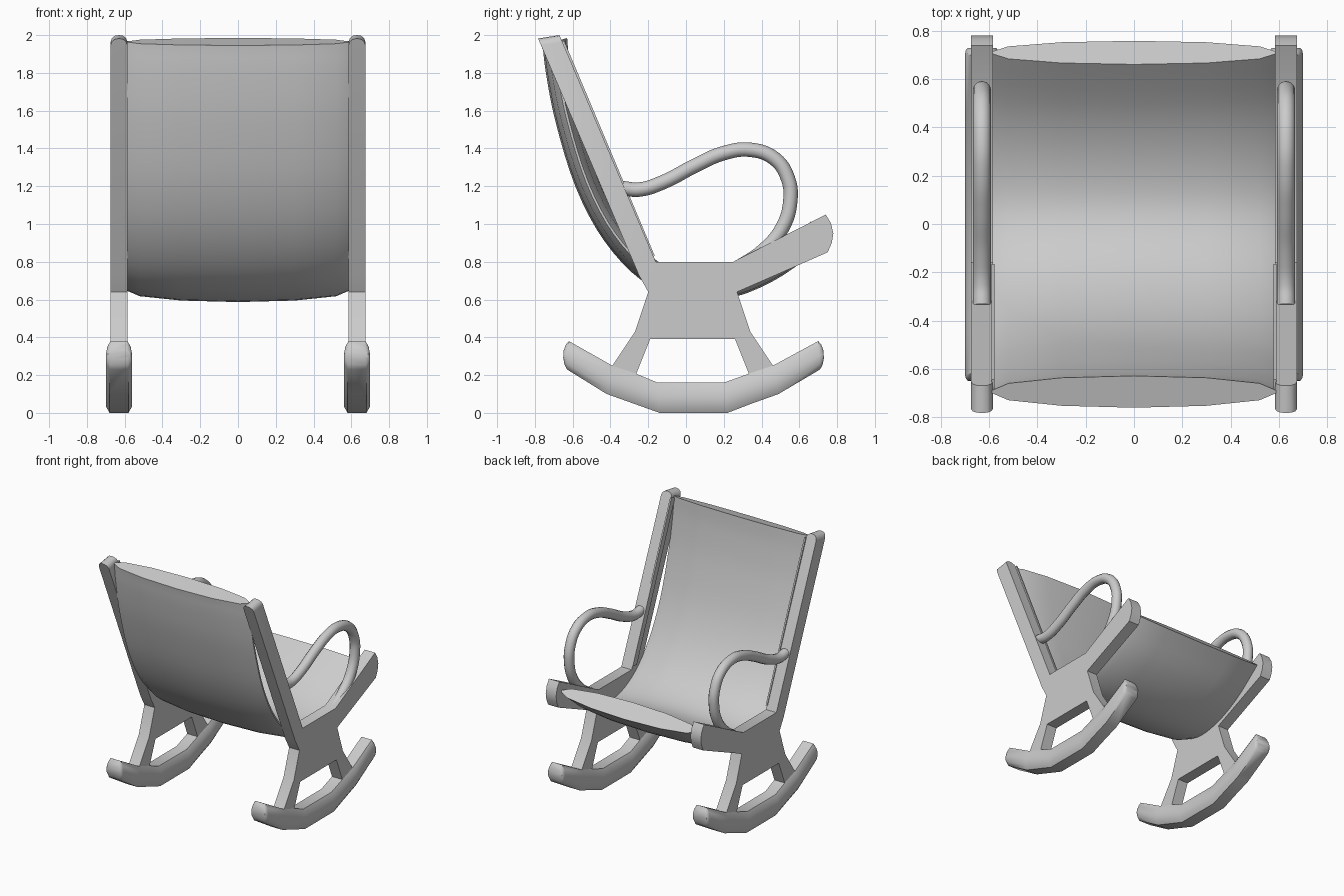
import bpy, bmesh
from mathutils import Vector

if "Cube" in bpy.data.objects:
    bpy.data.objects.remove(bpy.data.objects["Cube"])


def loft(name, rings, mirror=True, angle=0.6):
    """Join equal-length closed rings into a capped solid, optionally mirrored in x."""
    bm = bmesh.new()
    loops = [[bm.verts.new(p) for p in ring] for ring in rings]
    n = len(loops[0])
    for a, b in zip(loops, loops[1:]):
        for i in range(n):
            j = (i + 1) % n
            bm.faces.new((a[i], a[j], b[j], b[i]))
    bm.faces.new(loops[0])
    bm.faces.new(loops[-1])
    bmesh.ops.recalc_face_normals(bm, faces=bm.faces)
    mesh = bpy.data.meshes.new(name)
    bm.to_mesh(mesh)
    bm.free()
    ob = bpy.data.objects.new(name, mesh)
    bpy.context.collection.objects.link(ob)
    if mirror:
        ob.modifiers.new("Mirror", 'MIRROR').use_mirror_merge = False
        bpy.context.view_layer.update()
    bpy.ops.object.select_all(action='DESELECT')
    ob.select_set(True)
    bpy.context.view_layer.objects.active = ob
    bpy.ops.object.shade_smooth_by_angle(angle=angle)
    return ob


def smooth_path(pts, steps=4):
    """Catmull-Rom interpolation through the points."""
    p = [Vector(q) for q in pts]
    p = [2 * p[0] - p[1]] + p + [2 * p[-1] - p[-2]]
    out = []
    for a, b, c, d in zip(p, p[1:], p[2:], p[3:]):
        for k in range(steps):
            t = k / steps
            out.append(0.5 * (2 * b + (c - a) * t + (2 * a - 5 * b + 4 * c - d) * t**2
                              + (3 * b - a - 3 * c + d) * t**3))
    return out + [p[-2]]


# Side frames: back post, hub, seat arm and two legs in one (y, z) outline
body = [(-.16, .80), (.25, .80), (.74, 1.05), (.767, 1.005), (.78, .95), (.772, .90), (.75, .85),
        (.27, .64), (.34, .43), (.46, .25), (.44, .19), (.34, .19), (.26, .39),
        (-.19, .39), (-.27, .19), (-.37, .19), (-.39, .25), (-.27, .43), (-.20, .64), (-.25, .73)]
rings = []
for dx, drop in ((-.045, .04), (-.038, .018), (-.022, .004), (0, 0),
                 (.022, .004), (.038, .018), (.045, .04)):
    # Post tops are domed across x
    top = [(-.783 + .4 * drop, 1.982 - .92 * drop), (-.67 + .4 * drop, 2.0 - .92 * drop)]
    rings.append([(.63 + dx, y, z) for y, z in body + top])
loft("side_frame", rings)

# Thin rails on the inner face of the back posts
rail = [(-.645, 1.97), (-.69, 1.955), (-.215, .82), (-.165, .83)]
loft("post_rail", [[(x, y, z) for y, z in rail] for x in (.578, .59)])

# Rockers: (width factor, bottom, top) stations along y with a rounded section
stations = [(.85, (-.65, .29), (-.648, .33)), (.95, (-.643, .255), (-.637, .36)),
            (1, (-.63, .23), (-.62, .38)), (1, (-.42, .10), (-.39, .25)),
            (1, (-.28, .05), (-.27, .21)), (1, (-.14, 0), (-.15, .16)), (1, (.22, 0), (.20, .16)),
            (1, (.35, .05), (.34, .21)), (1, (.49, .10), (.46, .25)), (1, (.71, .23), (.70, .38)),
            (.95, (.723, .255), (.717, .36)), (.85, (.73, .29), (.728, .33))]
section = [(-.05, 0), (.05, 0), (.068, .2), (.07, .5), (.062, .8), (.045, 1),
           (-.045, 1), (-.062, .8), (-.07, .5), (-.068, .2)]
loft("rocker", [[(.63 + dx * w, b[0] + (t[0] - b[0]) * f, b[1] + (t[1] - b[1]) * f)
                 for dx, f in section] for w, b, t in stations], angle=0.7)

# Sling seat: lens section swept along a curved path
path = smooth_path([(-.695, 1.965), (-.675, 1.8), (-.625, 1.55), (-.523, 1.22), (-.38, .95),
                    (-.19, .75), (.03, .657), (.25, .68), (.48, .785), (.71, .965)])
half = [(-.588, .006), (-.52, .035), (-.3, .058), (0, .066), (.3, .058), (.52, .035), (.588, .006)]
lens = half + [(x, -h) for x, h in reversed(half)]
rings = []
for i, p in enumerate(path):
    t = (path[min(i + 1, len(path) - 1)] - path[max(i - 1, 0)]).normalized()
    n = Vector((-t.y, t.x))
    if i == 0:
        n = Vector((1, .3))
    elif i == len(path) - 1:
        n = Vector((-.74, .74))
    rings.append([(x, p.x + n.x * h, p.y + n.y * h) for x, h in lens])
loft("sling_seat", rings, mirror=False)

# Armrests: bent round tubes
curve = bpy.data.curves.new("armrests", 'CURVE')
curve.dimensions = '3D'
curve.bevel_depth = .038
curve.bevel_resolution = 4
curve.resolution_u = 6
curve.use_fill_caps = True
arm = [(-.335, 1.19), (-.25, 1.182), (-.12, 1.222), (.05, 1.31), (.20, 1.375), (.34, 1.393),
       (.47, 1.345), (.54, 1.24), (.552, 1.12), (.51, .98), (.41, .86), (.27, .765)]
for side in (-1, 1):
    sp = curve.splines.new('BEZIER')
    sp.bezier_points.add(len(arm) - 1)
    for bp, (y, z) in zip(sp.bezier_points, arm):
        bp.co = (.63 * side, y, z)
        bp.handle_left_type = bp.handle_right_type = 'AUTO'
    sp.use_smooth = True
bpy.context.collection.objects.link(bpy.data.objects.new("armrests", curve))
